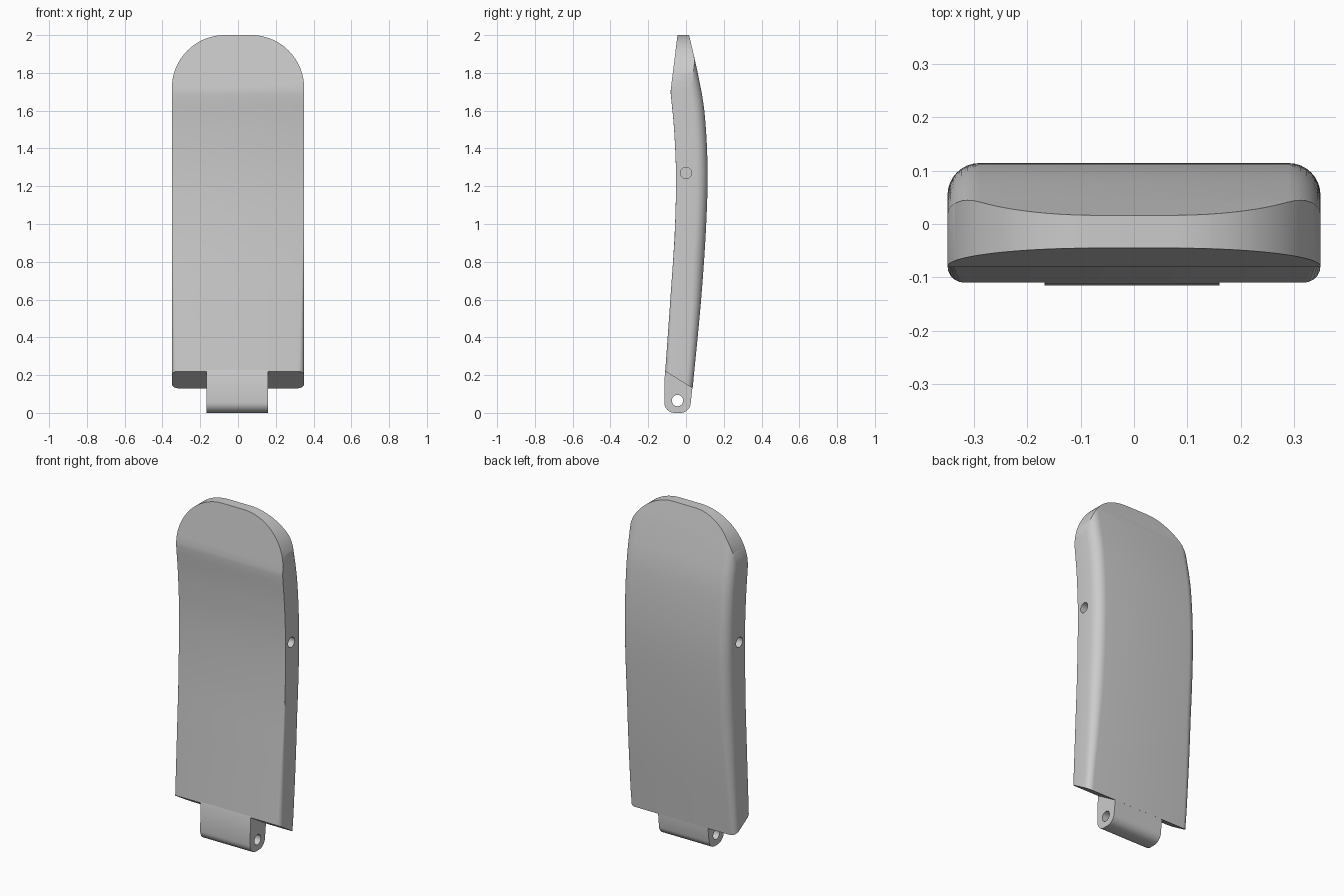
import bpy, bmesh, math
from mathutils import Vector

cube = bpy.data.objects.get("Cube")
if cube:
    bpy.data.objects.remove(cube, do_unlink=True)

grey = bpy.data.materials.new("plain grey")
grey.use_nodes = True
colour = (0.6, 0.6, 0.6, 1)
grey.diffuse_color = colour
grey.node_tree.nodes["Principled BSDF"].inputs["Base Color"].default_value = colour

HALF = 0.35
TOP_RADIUS = 0.28


def make_object(name, bm):
    bmesh.ops.recalc_face_normals(bm, faces=bm.faces)
    mesh = bpy.data.meshes.new(name)
    bm.to_mesh(mesh)
    bm.free()
    mesh.materials.append(grey)
    obj = bpy.data.objects.new(name, mesh)
    bpy.context.collection.objects.link(obj)
    return obj


def extrude_outline(name, points, offset):
    bm = bmesh.new()
    face = bm.faces.new([bm.verts.new(p) for p in points])
    new = bmesh.ops.extrude_face_region(bm, geom=[face])["geom"]
    bmesh.ops.translate(bm, vec=offset,
                        verts=[v for v in new if isinstance(v, bmesh.types.BMVert)])
    return make_object(name, bm)


def arc(cx, cy, r, start, end, steps):
    angles = [math.radians(start + (end - start) * i / steps) for i in range(steps + 1)]
    return [(cx + r * math.cos(a), cy + r * math.sin(a)) for a in angles]


def smooth_curve(keys, z):
    """Hermite interpolation through (z, y) keys."""
    n = len(keys)

    def slope(i):
        a, b = keys[max(i - 1, 0)], keys[min(i + 1, n - 1)]
        return (b[1] - a[1]) / (b[0] - a[0])
    i = max(0, min(n - 2, sum(k[0] <= z for k in keys) - 1))
    (z0, y0), (z1, y1) = keys[i], keys[i + 1]
    h = z1 - z0
    t = (z - z0) / h
    return ((2*t**3 - 3*t**2 + 1) * y0 + (t**3 - 2*t**2 + t) * h * slope(i)
            + (3*t**2 - 2*t**3) * y1 + (t**3 - t**2) * h * slope(i + 1))


def apply_boolean(obj, cutter, operation):
    cutter.hide_render = True
    cutter.hide_viewport = False
    mod = obj.modifiers.new("cut", "BOOLEAN")
    mod.operation = operation
    mod.solver = "EXACT"
    mod.object = cutter
    bpy.ops.object.select_all(action="DESELECT")
    bpy.context.view_layer.objects.active = obj
    obj.select_set(True)
    bpy.ops.object.modifier_apply(modifier=mod.name)
    bpy.data.objects.remove(cutter, do_unlink=True)


def cylinder_x(name, x, y, z, radius, length):
    pts = [(x - length / 2, a, b) for a, b in arc(y, z, radius, 0, 360, 32)[:-1]]
    return extrude_outline(name, pts, Vector((length, 0, 0)))


def shade(obj):
    bpy.ops.object.select_all(action="DESELECT")
    bpy.context.view_layer.objects.active = obj
    obj.select_set(True)
    bpy.ops.object.shade_smooth_by_angle(angle=math.radians(30))


# Curved panel: a rounded section swept upward between front and back curves
front_keys = [(0.22, -0.11), (0.6, -0.083), (0.95, -0.06), (1.25, -0.053),
              (1.5, -0.063), (1.7, -0.082)]
back_keys = [(0.13, 0.035), (0.6, 0.08), (1.0, 0.107), (1.3, 0.114),
             (1.6, 0.097), (1.8, 0.062), (2.04, 0.007)]


def front_y(z):
    return smooth_curve(front_keys, z) if z < 1.7 else -0.082 + (z - 1.7) * 0.123


def section(z, bottom=False):
    yf, yb = (-0.11, 0.035) if bottom else (front_y(z), smooth_curve(back_keys, z))
    rf = 0.001 + 0.03 * max(0, 1 - (z - 0.22) / 0.8)
    rb = 0.035 + 0.025 * min(1, max(0, (z - 0.2) / 0.6))
    right = arc(HALF - rf, yf + rf, rf, -90, 0, 5) + arc(HALF - rb, yb - rb, rb, 0, 90, 8)
    loop = right + [(-x, y) for x, y in reversed(right)]
    return [(x, y, 0.22 - 0.62 * (y + 0.11) if bottom else z) for x, y in loop]


bm = bmesh.new()
heights = [0.24 + 0.04 * i for i in range(36)] + [1.69, 1.71] + [1.75 + 0.04 * i for i in range(8)]
heights = sorted(heights)
rows = [[bm.verts.new(p) for p in section(0.22, True)]]
rows += [[bm.verts.new(p) for p in section(z)] for z in heights]
for low, high in zip(rows, rows[1:]):
    for i in range(len(low)):
        j = (i + 1) % len(low)
        bm.faces.new((low[i], low[j], high[j], high[i]))
bm.faces.new(rows[0])
bm.faces.new(rows[-1])
panel = make_object("curved_panel", bm)

# Rounded top outline
half_top = arc(HALF - TOP_RADIUS, 2 - TOP_RADIUS, TOP_RADIUS, 0, 90, 24)
wide = HALF + 0.0005
half_top[0] = (wide, 2 - TOP_RADIUS)
outline = [(wide, -0.1)] + half_top + [(-x, z) for x, z in reversed(half_top)] + [(-wide, -0.1)]
trim = extrude_outline("outline_trim", [(x, -0.5, z) for x, z in outline], Vector((0, 1, 0)))
apply_boolean(panel, trim, "INTERSECT")

# Blind pin holes in both sides
for side in (-1, 1):
    apply_boolean(panel, cylinder_x("pin_cutter", side * HALF, 0, 1.27, 0.03, 0.2), "DIFFERENCE")
shade(panel)

# Hinge lug with a through hole
lug = (arc(-0.06, 0.055, 0.055, 180, 270, 8) + arc(-0.03, 0.055, 0.055, 270, 352, 8)
       + [(0.034, 0.135), (0.03, 0.22), (-0.1, 0.25), (-0.112, 0.22)])
hinge = extrude_outline("hinge_lug", [(-0.168, y, z) for y, z in lug], Vector((0.328, 0, 0)))
apply_boolean(hinge, cylinder_x("hinge_cutter", 0, -0.045, 0.065, 0.03, 1), "DIFFERENCE")
shade(hinge)
